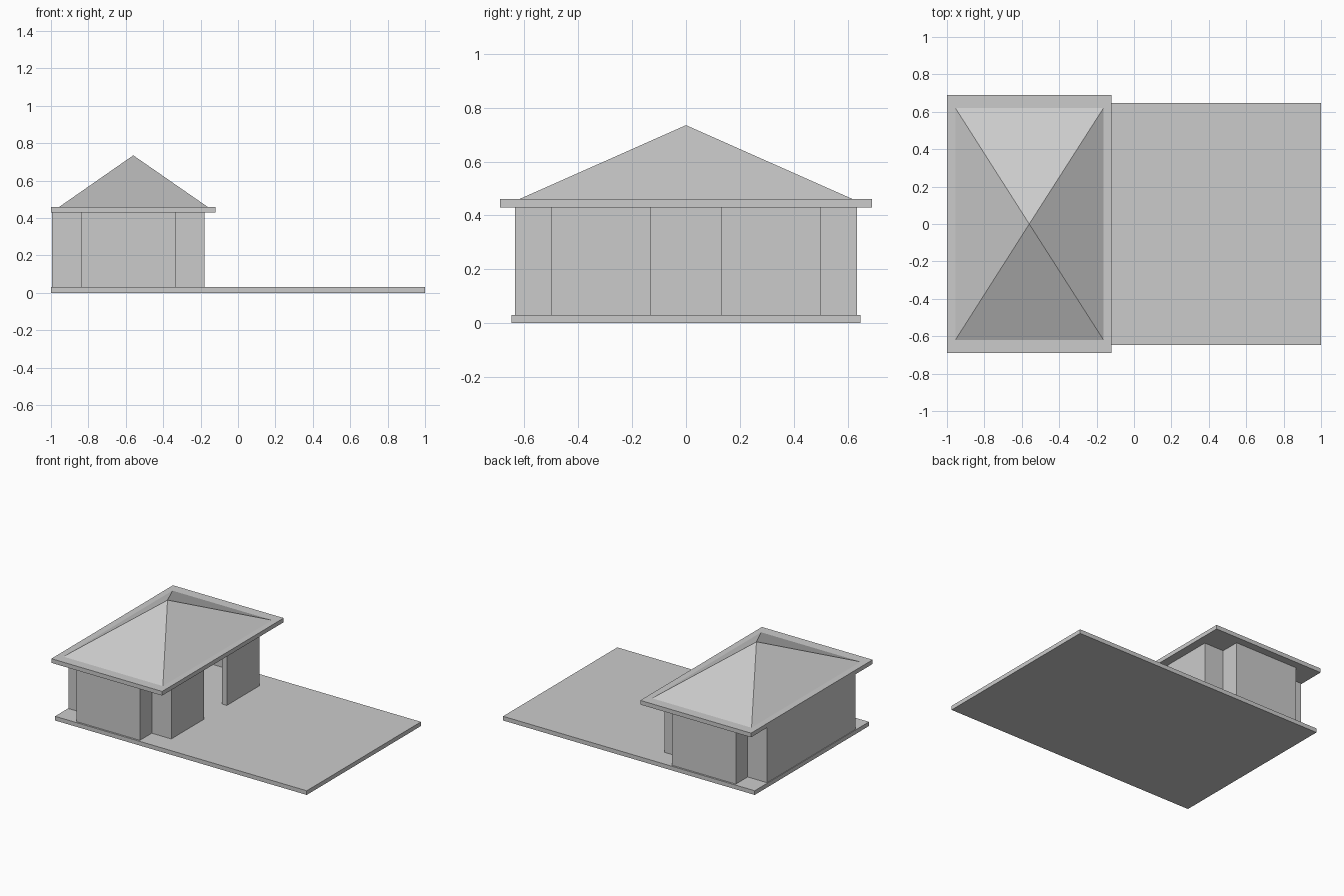
import bpy
import bmesh
from mathutils import Vector

if "Cube" in bpy.data.objects:
    bpy.data.objects.remove(bpy.data.objects["Cube"], do_unlink=True)

# One plain grey for everything
GREY = (0.6, 0.6, 0.6, 1.0)
mat = bpy.data.materials.new("plain grey")
mat.use_nodes = True
mat.diffuse_color = GREY
mat.node_tree.nodes["Principled BSDF"].inputs["Base Color"].default_value = GREY

FLOOR_TOP = 0.03
WALL_TOP = 0.43
EAVE_TOP = 0.46
THICK = 0.04


def finish(name, bm):
    bmesh.ops.recalc_face_normals(bm, faces=bm.faces)
    mesh = bpy.data.meshes.new(name)
    bm.to_mesh(mesh)
    bm.free()
    mesh.materials.append(mat)
    obj = bpy.data.objects.new(name, mesh)
    bpy.context.collection.objects.link(obj)
    return obj


def box(name, x0, x1, half_y, z0, z1):
    bm = bmesh.new()
    bmesh.ops.create_cube(bm, size=1)
    bmesh.ops.scale(bm, vec=(x1 - x0, 2 * half_y, z1 - z0), verts=bm.verts)
    bmesh.ops.translate(bm, vec=((x0 + x1) / 2, 0, (z0 + z1) / 2), verts=bm.verts)
    return finish(name, bm)


def wall_ribbon(name, path):
    """Wall of even thickness along an outer path, inset to the left of it."""
    pts = [Vector(p) for p in path]
    normals = []
    for a, b in zip(pts, pts[1:]):
        d = (b - a).normalized()
        normals.append(Vector((-d.y, d.x)))
    inner = [pts[0] + normals[0] * THICK]
    for p, n, m in zip(pts[1:], normals, normals[1:]):
        inner.append(p + (n + m) * THICK)
    inner.append(pts[-1] + normals[-1] * THICK)

    bm = bmesh.new()
    rings = []
    for o, i in zip(pts, inner):
        rings.append([bm.verts.new((q.x, q.y, z)) for q, z in
                      ((o, FLOOR_TOP), (i, FLOOR_TOP), (i, WALL_TOP), (o, WALL_TOP))])
    for r, s in zip(rings, rings[1:]):
        for k in range(4):
            j = (k + 1) % 4
            bm.faces.new((r[k], r[j], s[j], s[k]))
    bm.faces.new(rings[0])  # door jamb
    return finish(name, bm)


# Ground slab with open terrace, and the flat eave plate
box("floor_slab", -1, 1, 0.648, 0, FLOOR_TOP)
box("eave_plate", -1, -0.12, 0.69, WALL_TOP, EAVE_TOP)

# Cross-shaped walls with a doorway to the terrace: one half, mirrored
walls = wall_ribbon("walls", [
    (-0.18, 0.13), (-0.18, 0.5), (-0.335, 0.5), (-0.335, 0.635),
    (-0.84, 0.635), (-0.84, 0.5), (-0.995, 0.5), (-0.995, 0)])
mirror = walls.modifiers.new("mirror", "MIRROR")
mirror.use_axis = (False, True, False)

# Pyramid roof
bm = bmesh.new()
base = [bm.verts.new((x, y, EAVE_TOP)) for x, y in
        ((-0.955, -0.62), (-0.163, -0.62), (-0.163, 0.62), (-0.955, 0.62))]
apex = bm.verts.new((-0.56, 0, 0.735))
bm.faces.new(base)
for k in range(4):
    bm.faces.new((base[k], base[(k + 1) % 4], apex))
finish("pyramid_roof", bm)
